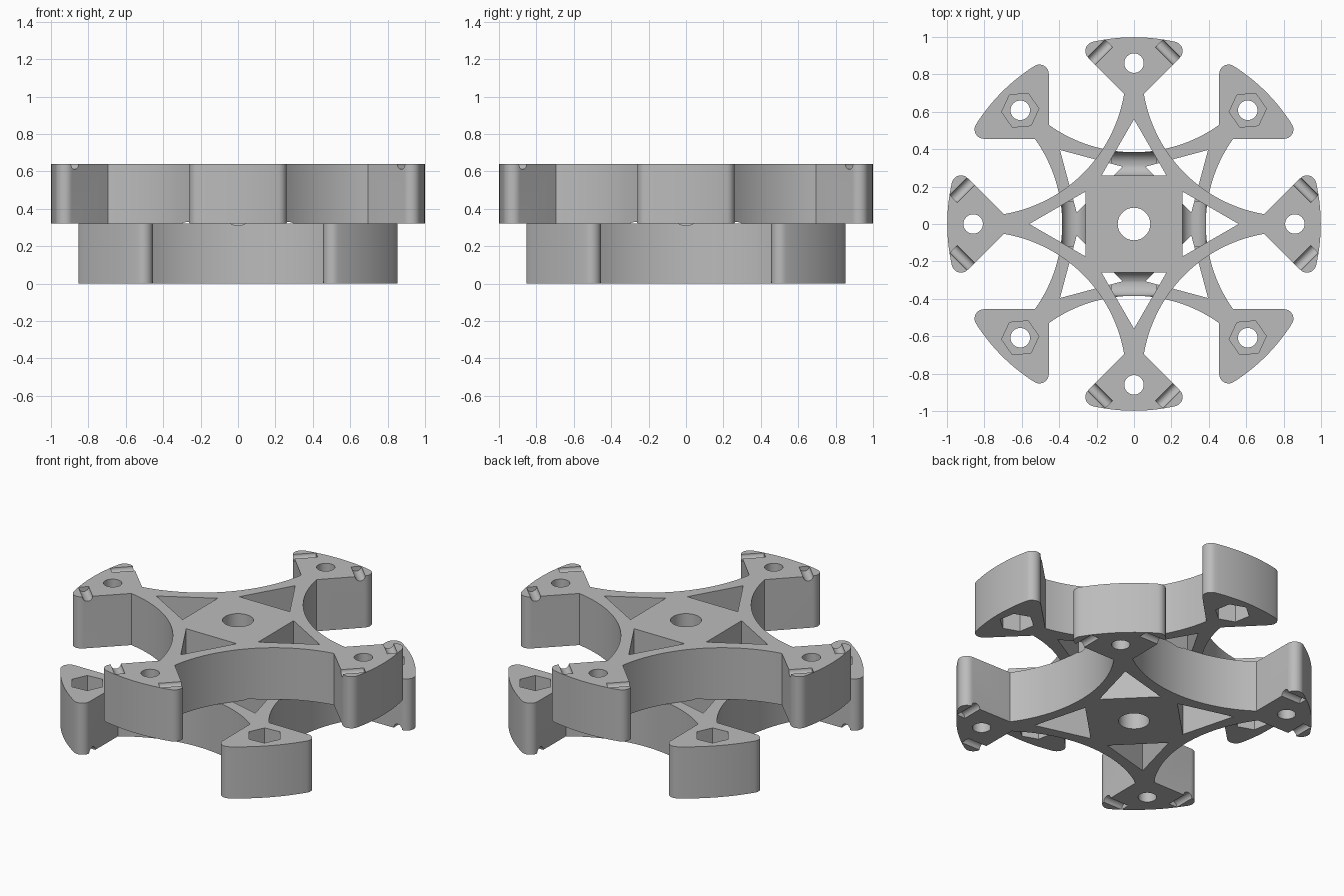
import bpy, bmesh, math
from math import sin, cos, pi, atan2, radians
from mathutils import Matrix, Vector

if "Cube" in bpy.data.objects:
    bpy.data.objects.remove(bpy.data.objects["Cube"])

H = 0.32      # thickness of one cross-shaped plate


def arc(cx, cy, r, a0, a1, n):
    return [(cx + r * cos(a0 + (a1 - a0) * i / n),
             cy + r * sin(a0 + (a1 - a0) * i / n)) for i in range(n + 1)]


def ngon(cx, cy, r, n, a0=0.0):
    return arc(cx, cy, r, a0, a0 + 2 * pi, n)[:-1]


def turn(pts, a):
    return [(x * cos(a) - y * sin(a), x * sin(a) + y * cos(a)) for x, y in pts]


def prism(bm, pts, z0, z1):
    face = bm.faces.new([bm.verts.new((x, y, z0)) for x, y in pts])
    ext = bmesh.ops.extrude_face_region(bm, geom=[face], use_keep_orig=True)
    verts = [v for v in ext["geom"] if isinstance(v, bmesh.types.BMVert)]
    bmesh.ops.translate(bm, vec=(0, 0, z1 - z0), verts=verts)


def rod(bm, center, angle, r, length):
    # horizontal cylinder pointing along the given angle
    m = (Matrix.Translation(Vector(center)) @ Matrix.Rotation(angle, 4, 'Z')
         @ Matrix.Rotation(pi / 2, 4, 'Y'))
    bmesh.ops.create_cone(bm, cap_ends=True, segments=32, radius1=r,
                          radius2=r, depth=length, matrix=m)


def make_object(name, bm):
    bmesh.ops.recalc_face_normals(bm, faces=bm.faces)
    me = bpy.data.meshes.new(name)
    bm.to_mesh(me)
    bm.free()
    ob = bpy.data.objects.new(name, me)
    bpy.context.collection.objects.link(ob)
    return ob


# outline of one arm and the concave arc leading to the next arm
ta = atan2(0.21, 0.925)
neck = (0.695, 0.053)
c = 0.8255
r = math.hypot(neck[0] - c, neck[1] - c)
a0 = atan2(neck[1] - c, neck[0] - c)
a1 = atan2(neck[0] - c, neck[1] - c)
arm = arc(0.925, -0.21, 0.05, radians(-135), -ta, 10)
arm += arc(0, 0, 0.9985, -ta, ta, 14)[1:-1]
arm += arc(0.925, 0.21, 0.05, ta, radians(135), 10)
arm += arc(c, c, r, a0, a1, 32)

body = bmesh.new()
prism(body, [p for k in range(4) for p in turn(arm, k * pi / 2)], 0, H)
plate = make_object("upper_plate", body)

# cutters: centre bore, triangles, bolt holes, nut pockets and grooves
cut = bmesh.new()
prism(cut, ngon(0, 0, 0.087, 40), -0.1, H + 0.1)
for k in range(4):
    a = k * pi / 2
    prism(cut, turn(ngon(0.36, 0, 0.2, 3), a), -0.1, H + 0.1)
    bx, by = 0.86 * cos(a), 0.86 * sin(a)
    prism(cut, ngon(bx, by, 0.052, 32), -0.1, H + 0.1)
    prism(cut, ngon(bx, by, 0.1, 6, radians(40)), -0.1, 0.14)
    # grooves at both corners of the tip
    for s in (1, -1):
        (x, y), = turn([(0.8975, 0.2025 * s)], a)
        rod(cut, (x, y, H), a - s * pi / 4, 0.029, 0.19)
    # cross groove beside the hub on the mating face
    d = a + pi / 4
    rod(cut, (0.32 * cos(d), 0.32 * sin(d), 0), d + pi / 2, 0.065, 0.24)
cutter = make_object("plate_cutter", cut)
cutter.hide_render = True

mod = plate.modifiers.new("openings", 'BOOLEAN')
mod.operation = 'DIFFERENCE'
mod.solver = 'EXACT'
mod.use_self = True
mod.object = cutter
bpy.context.view_layer.update()
deps = bpy.context.evaluated_depsgraph_get()
mesh = bpy.data.meshes.new_from_object(plate.evaluated_get(deps))
plate.modifiers.clear()
plate.data = mesh
bpy.data.objects.remove(cutter)

grey = bpy.data.materials.new("light_grey")
grey.diffuse_color = (0.5, 0.5, 0.5, 1)
grey.use_nodes = True
grey.node_tree.nodes["Principled BSDF"].inputs["Base Color"].default_value = grey.diffuse_color
mesh.materials.clear()
mesh.materials.append(grey)

bpy.context.view_layer.objects.active = plate
plate.select_set(True)
bpy.ops.object.shade_smooth_by_angle(angle=radians(30))

# identical plate, flipped and turned by an eighth, underneath
lower = bpy.data.objects.new("lower_plate", plate.data.copy())
bpy.context.collection.objects.link(lower)
plate.location.z = H
lower.location.z = H
lower.rotation_euler = (pi, 0, pi / 4)
